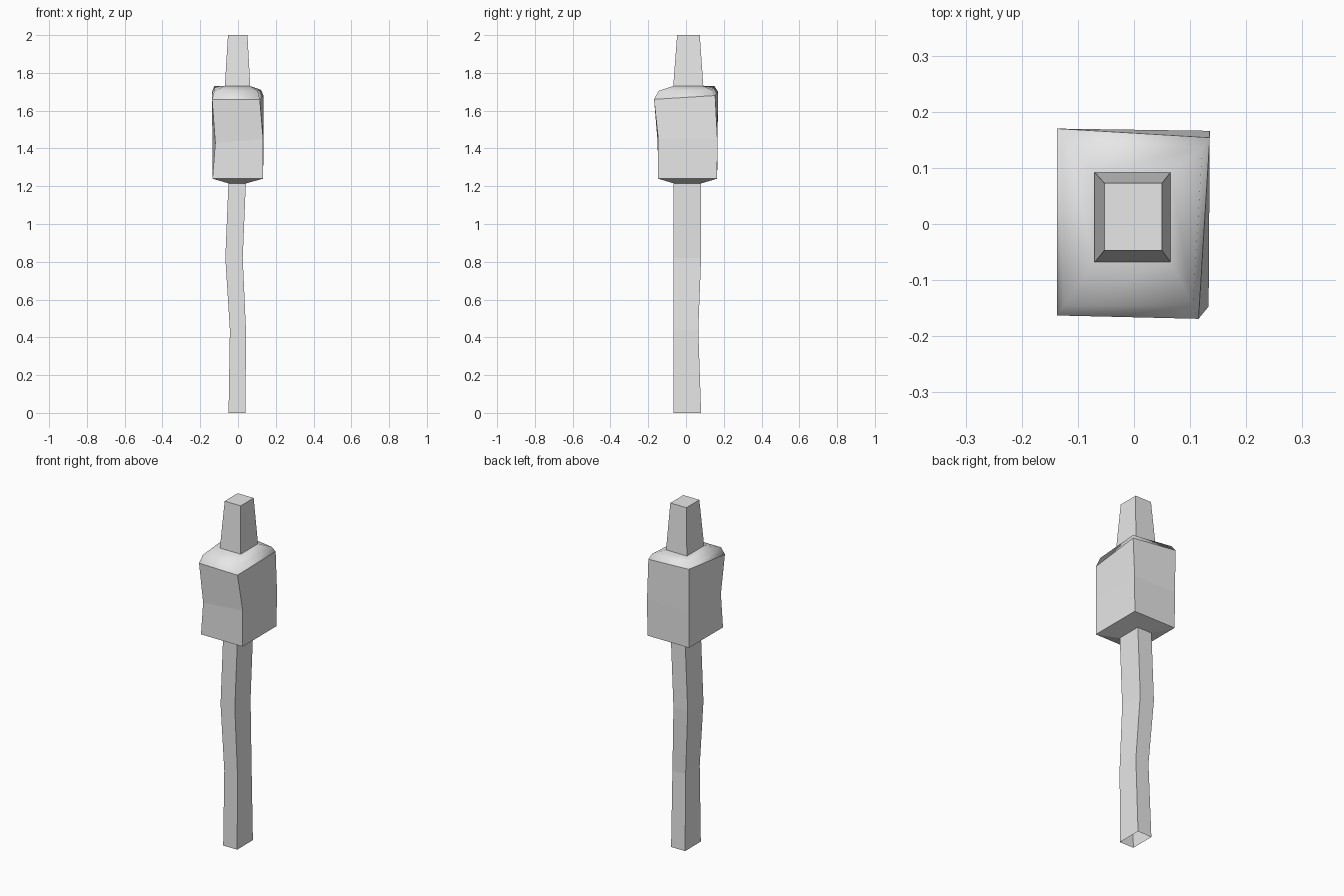
import bpy
import bmesh

cube = bpy.data.objects.get("Cube")
if cube:
    bpy.data.objects.remove(cube, do_unlink=True)

# One plain grey for the whole model
grey = bpy.data.materials.new("light_grey")
grey.use_nodes = True
grey.diffuse_color = (0.8, 0.8, 0.8, 1)
grey.node_tree.nodes["Principled BSDF"].inputs["Base Color"].default_value = (0.8, 0.8, 0.8, 1)


def rect(x0, x1, y0, y1, z):
    """Four corners: front right, front left, back left, back right."""
    return [(x0, y0, z), (x1, y0, z), (x1, y1, z), (x0, y1, z)]


def loft(name, rings, cap_top=False, smooth_from=None):
    """Skin a stack of four-cornered rings; bands from smooth_from up are smooth."""
    bm = bmesh.new()
    loops = [[bm.verts.new(p) for p in ring] for ring in rings]
    for band, (low, high) in enumerate(zip(loops, loops[1:])):
        for i in range(4):
            j = (i + 1) % 4
            face = bm.faces.new((low[i], low[j], high[j], high[i]))
            face.smooth = smooth_from is not None and band >= smooth_from
    if cap_top:
        bm.faces.new(loops[-1])
    mesh = bpy.data.meshes.new(name)
    bm.to_mesh(mesh)
    bm.free()
    mesh.materials.append(grey)
    obj = bpy.data.objects.new(name, mesh)
    bpy.context.collection.objects.link(obj)
    return obj


# Crooked handle, open at the lower end
loft("handle", [
    rect(-0.05, 0.04, -0.065, 0.08, 0),
    rect(-0.043, 0.042, -0.065, 0.065, 0.44),
    rect(-0.067, 0.025, -0.065, 0.08, 0.82),
    rect(-0.05, 0.042, -0.065, 0.08, 1.23),
])

# Dented block head with a softly rounded shoulder
loft("head", [
    rect(-0.05, 0.042, -0.065, 0.08, 1.215),
    rect(-0.135, 0.133, -0.148, 0.165, 1.24),
    [(-0.12, -0.15, 1.43), (0.133, -0.147, 1.45), (0.135, 0.166, 1.45), (-0.136, 0.167, 1.45)],
    [(-0.137, -0.163, 1.66), (0.115, -0.169, 1.66), (0.135, 0.154, 1.68), (-0.137, 0.17, 1.7)],
    [(-0.125, -0.145, 1.705), (0.105, -0.145, 1.705), (0.122, 0.137, 1.71), (-0.125, 0.15, 1.73)],
    rect(-0.07, 0.065, -0.068, 0.092, 1.73),
], smooth_from=3)

# Tapered peg on top
loft("top_peg", [
    rect(-0.07, 0.065, -0.068, 0.092, 1.725),
    rect(-0.053, 0.05, -0.047, 0.073, 2),
], cap_top=True)
